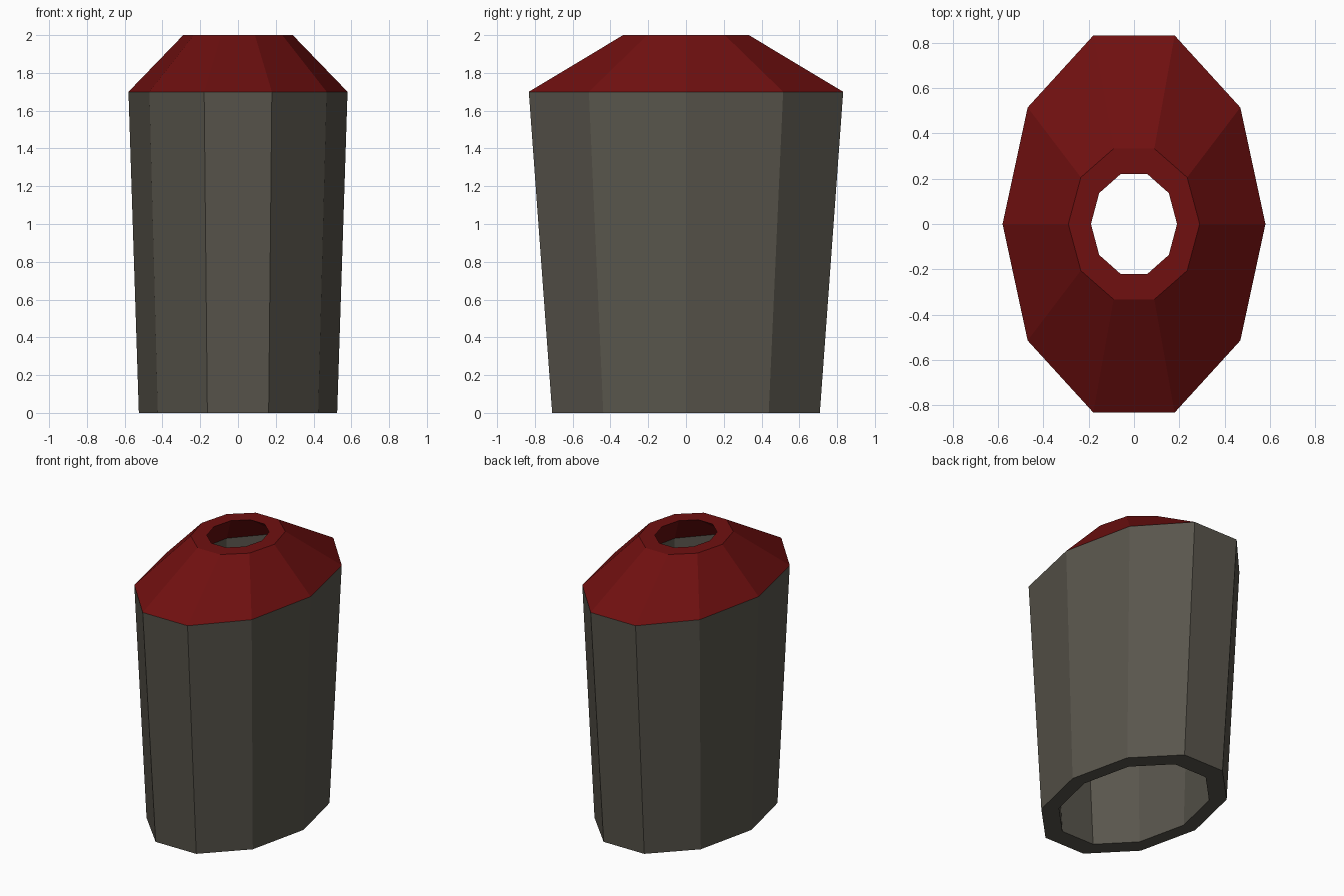
import bpy, bmesh, math

if "Cube" in bpy.data.objects:
    bpy.data.objects.remove(bpy.data.objects["Cube"])

SIDES = 10


def material(name, rgb):
    m = bpy.data.materials.new(name)
    m.diffuse_color = (*rgb, 1)
    m.use_nodes = True
    m.node_tree.nodes["Principled BSDF"].inputs["Base Color"].default_value = m.diffuse_color
    return m


def ring_stack(name, rings, mat, closed=False):
    """Loft ten-sided oval rings given as (x radius, y radius, height)."""
    bm = bmesh.new()
    loops = []
    for rx, ry, z in rings:
        loops.append([bm.verts.new((rx * math.cos(2 * math.pi * i / SIDES),
                                    ry * math.sin(2 * math.pi * i / SIDES), z))
                      for i in range(SIDES)])
    pairs = list(zip(loops, loops[1:]))
    if closed:
        pairs.append((loops[-1], loops[0]))
    for a, b in pairs:
        for i in range(SIDES):
            j = (i + 1) % SIDES
            bm.faces.new((a[i], a[j], b[j], b[i]))
    me = bpy.data.meshes.new(name)
    bm.to_mesh(me)
    bm.free()
    me.materials.append(mat)
    ob = bpy.data.objects.new(name, me)
    bpy.context.collection.objects.link(ob)
    return ob


grey = material("warm dark grey", (0.10, 0.092, 0.073))
red = material("dark red", (0.16, 0.005, 0.005))

# Hollow tapered body: inner eave, inner foot, outer foot, outer eave
ring_stack("body", [(0.48, 0.724, 1.7), (0.425, 0.603, 0),
                    (0.525, 0.745, 0), (0.58, 0.875, 1.7)][::1], grey)

# Sloping cap with a flat rim around the open hole
ring_stack("cap", [(0.58, 0.875, 1.7), (0.29, 0.35, 2.0),
                   (0.19, 0.232, 2.0), (0.48, 0.724, 1.7)], red)
